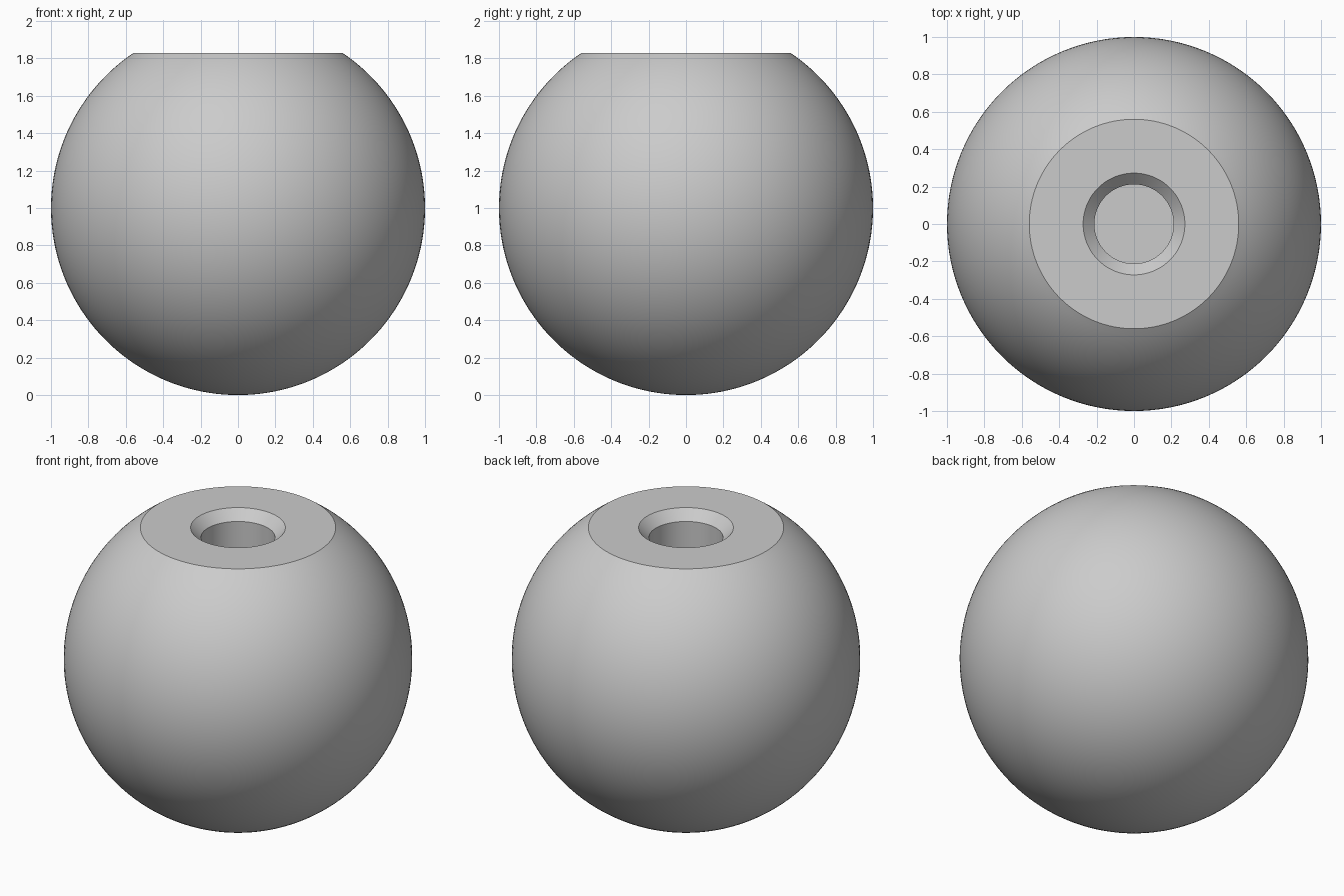
import bpy
import bmesh
import math

cube = bpy.data.objects.get("Cube")
if cube:
    bpy.data.objects.remove(cube)

SEGMENTS = 128
RINGS = 64
RADIUS = 1.0
FLAT_RADIUS = 0.56
BORE_RADIUS = 0.212
CHAMFER = 0.06
BORE_FLOOR = 0.92

# Plain grey material
grey = bpy.data.materials.new("plain_grey")
grey.use_nodes = True
colour = (0.6, 0.6, 0.6, 1)
grey.diffuse_color = colour
grey.node_tree.nodes["Principled BSDF"].inputs["Base Color"].default_value = colour

# Ball outline from the bottom pole up to the edge of the flat
sweep = math.pi - math.asin(FLAT_RADIUS)
profile = []
for i in range(RINGS + 1):
    a = sweep * i / RINGS
    profile.append((RADIUS * math.sin(a), RADIUS - RADIUS * math.cos(a)))

# Flat face, chamfered mouth, blind bore and its floor
top = profile[-1][1]
profile += [
    (BORE_RADIUS + CHAMFER, top),
    (BORE_RADIUS, top - CHAMFER),
    (BORE_RADIUS, BORE_FLOOR),
    (0, BORE_FLOOR),
]

# Turn the outline around the vertical axis
bm = bmesh.new()
verts = [bm.verts.new((r, 0, z)) for r, z in profile]
edges = [bm.edges.new(pair) for pair in zip(verts, verts[1:])]
bmesh.ops.spin(bm, geom=verts + edges, cent=(0, 0, 0), axis=(0, 0, 1),
               angle=math.tau, steps=SEGMENTS, use_duplicate=False)
bmesh.ops.remove_doubles(bm, verts=bm.verts, dist=0.0001)
bmesh.ops.recalc_face_normals(bm, faces=bm.faces)
mesh = bpy.data.meshes.new("ball_knob")
bm.to_mesh(mesh)
bm.free()

knob = bpy.data.objects.new("ball_knob", mesh)
bpy.context.collection.objects.link(knob)
mesh.materials.append(grey)

# Smooth ball and bore, crisp rims
bpy.ops.object.select_all(action="DESELECT")
knob.select_set(True)
bpy.context.view_layer.objects.active = knob
bpy.ops.object.shade_smooth_by_angle(angle=math.radians(30))
